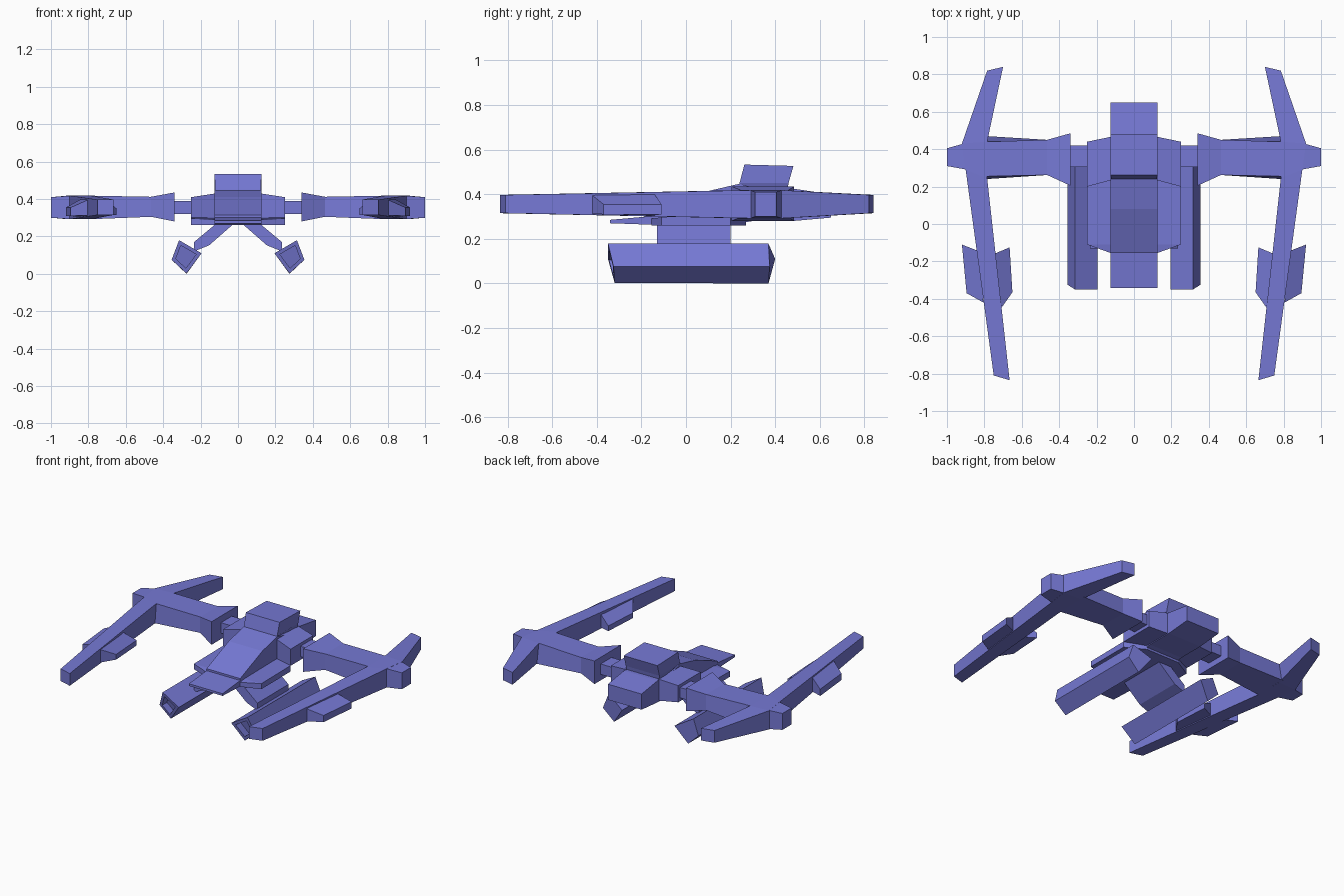
import bpy
import bmesh
from mathutils import Vector

# Blue-violet hull paint
paint = bpy.data.materials.new("hull_paint")
paint.diffuse_color = (0.18, 0.19, 0.66, 1)


def loft(name, sections, mirror=False):
    """Skin a list of matching point rings and cap both ends."""
    bm = bmesh.new()
    rings = [[bm.verts.new(p) for p in s] for s in sections]
    n = len(rings[0])
    for a, b in zip(rings, rings[1:]):
        for i in range(n):
            j = (i + 1) % n
            bm.faces.new((a[i], a[j], b[j], b[i]))
    bm.faces.new(rings[0][::-1])
    bm.faces.new(rings[-1])
    bmesh.ops.recalc_face_normals(bm, faces=bm.faces)
    mesh = bpy.data.meshes.new(name)
    bm.to_mesh(mesh)
    bm.free()
    mesh.materials.append(paint)
    obj = bpy.data.objects.new(name, mesh)
    bpy.context.collection.objects.link(obj)
    if mirror:
        obj.modifiers.new("Mirror", 'MIRROR')
    return obj


def strip(name, stations, mirror=True):
    """Station = left xy, right xy, and (bottom, top) heights at each."""
    secs = []
    for p, q, zp, zq in stations:
        secs.append([(*p, zp[0]), (*q, zq[0]), (*q, zq[1]), (*p, zp[1])])
    return loft(name, secs, mirror)


def spine(name, stations):
    """Centred block along y: (y, half width, bottom, top)."""
    return strip(name, [((-w, y), (w, y), (b, t), (b, t))
                        for y, w, b, t in stations], False)


# Central hull: sloped nose, window slope, deck and tail
spine("hull", [(-.155, .125, .265, .315), (.08, .125, .265, .41),
               (.24, .125, .27, .447), (.30, .125, .28, .43),
               (.48, .125, .28, .425), (.65, .125, .295, .40)])
spine("nose_bill", [(-.342, .125, .27, .285), (-.12, .125, .262, .305)])
spine("belly_plate", [(-.155, .125, .26, .29), (-.11, .25, .26, .297),
                      (.20, .25, .26, .30), (.27, .125, .26, .30)])

# Raised bridge, leaning backwards
loft("bridge", [
    [(-.10, .235, .42), (.10, .235, .42), (.125, .455, .42), (-.125, .455, .42)],
    [(-.123, .24, .45), (.123, .24, .45), (.125, .46, .45), (-.125, .46, .45)],
    [(-.125, .262, .533), (.125, .262, .533), (.125, .482, .527), (-.125, .482, .527)]])

# Shoulder blocks and wing connectors
strip("shoulder", [((.12, .235), (.12, .467), (.285, .43), (.285, .43)),
                   ((.25, .20), (.25, .44), (.298, .41), (.298, .41))])
strip("wing_connector", [((.24, .305), (.24, .42), (.32, .39), (.32, .39)),
                         ((.36, .305), (.36, .42), (.32, .39), (.32, .39))])

# Wing arms: flared root, then arm whose underside widens outward
strip("wing_root", [((.34, .205), (.34, .485), (.28, .435), (.28, .435)),
                    ((.465, .262), (.465, .45), (.305, .412), (.305, .412))])
loft("wing_arm", [
    [(.465, .262, .305), (.465, .45, .305), (.465, .45, .412), (.465, .262, .412)],
    [(.79, .24, .292), (.79, .47, .292), (.79, .44, .418), (.79, .255, .418)]], True)

# Long blades running fore and aft, with the outer tip
low, high = (.292, .418), (.315, .397)
strip("wing_blade", [((.665, -.835), (.75, -.81), high, high),
                     ((.785, .245), (.90, .29), low, low),
                     ((.785, .44), (.92, .43), low, low),
                     ((.70, .84), (.785, .82), high, high)])
strip("wing_tip", [((.89, .29), (.91, .43), low, low),
                   ((1.0, .31), (1.0, .405), (.30, .41), (.30, .41))])

# Side pods on the blades
strip("outer_pod", [((.83, -.145), (.92, -.11), (.305, .405), (.31, .355)),
                    ((.805, -.42), (.895, -.37), (.312, .395), (.31, .355))])
strip("inner_pod", [((.665, -.125), (.76, -.165), (.315, .35), (.305, .405)),
                    ((.65, -.365), (.71, -.45), (.315, .35), (.312, .40))])

# Angled pylons under the hull
profile = [(.02, .27), (.115, .27), (.235, .17), (.235, .12), (.155, .152)]
loft("pylon", [[(x, y, z) for x, z in profile] for y in (-.13, .20)], True)

# Engine pods: tilted boxes with recessed front intakes
front = [Vector(p) for p in ((.315, -.35, .18), (.195, -.35, .11),
                             (.275, -.32, .002), (.355, -.325, .075))]
back = [Vector(p) for p in ((.315, .37, .178), (.195, .40, .11),
                            (.275, .37, 0), (.355, .375, .075))]
centre = sum(front, Vector()) / 4
rim = [centre.lerp(p, .68) for p in front]
recess = [p + Vector((0, .05, 0)) for p in rim]
loft("engine_pod", [back, front, rim, recess], True)
